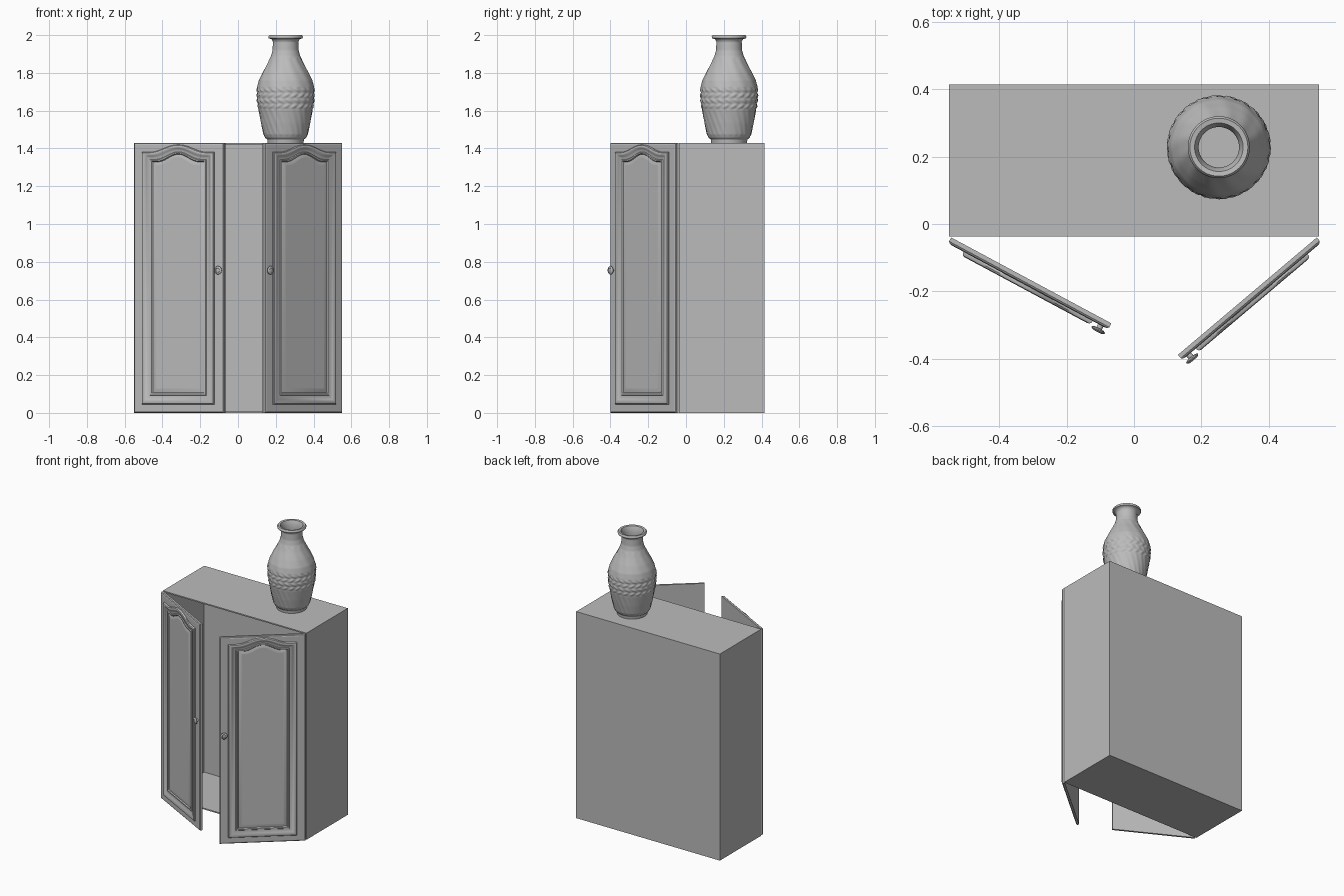
import bpy, bmesh, math
from math import sin, cos, pi

cube = bpy.data.objects.get("Cube")
if cube:
    bpy.data.objects.remove(cube)

grey = bpy.data.materials.new("plain grey")
grey.use_nodes = True
colour = (0.5, 0.5, 0.5, 1)
grey.diffuse_color = colour
grey.node_tree.nodes["Principled BSDF"].inputs["Base Color"].default_value = colour


def finish(bm, name, smooth=None):
    bmesh.ops.recalc_face_normals(bm, faces=bm.faces)
    mesh = bpy.data.meshes.new(name)
    bm.to_mesh(mesh)
    bm.free()
    mesh.materials.append(grey)
    ob = bpy.data.objects.new(name, mesh)
    bpy.context.collection.objects.link(ob)
    if smooth:
        bpy.ops.object.select_all(action='DESELECT')
        ob.select_set(True)
        bpy.context.view_layer.objects.active = ob
        bpy.ops.object.shade_smooth_by_angle(angle=math.radians(smooth))
    return ob


def loft(name, loops, smooth=None):
    """Bridge equal-length point loops and cap both ends."""
    bm = bmesh.new()
    rings = [[bm.verts.new(p) for p in loop] for loop in loops]
    for a, b in zip(rings, rings[1:]):
        for i in range(len(a)):
            j = (i + 1) % len(a)
            bm.faces.new((a[i], a[j], b[j], b[i]))
    bm.faces.new(rings[0])
    bm.faces.new(rings[-1])
    return finish(bm, name, smooth)


HEIGHT, WIDTH = 1.43, 0.54

# Cabinet carcass: a box hollowed from the front
bm = bmesh.new()
bmesh.ops.create_cube(bm, size=1)
for v in bm.verts:
    v.co = (v.co.x * 1.1, v.co.y * 0.452 + 0.189, (v.co.z + 0.5) * HEIGHT)
front = [f for f in bm.faces if f.calc_center_median().y < 0]
bmesh.ops.inset_region(bm, faces=front, thickness=0.012)
cavity = bmesh.ops.extrude_discrete_faces(bm, faces=front)["faces"]
for v in cavity[0].verts:
    v.co.y += 0.44
finish(bm, "cabinet_body")


def arched_outline(m, steps=28):
    """Door panel outline inset by m, with a raised arch along the top."""
    low, shoulder = m - 0.008, 1.38 - 0.8 * (m - 0.053)
    pts = [(m, low), (WIDTH - m, low)]
    for i in range(steps + 1):
        t = i / steps
        off = min(abs(t - 0.5) / 0.4, 1)
        pts.append((WIDTH - m - t * (WIDTH - 2 * m),
                    shoulder + 0.02 * (1 + cos(pi * off))))
    return pts


def rect_outline(m):
    return [(m, m), (WIDTH - m, m), (WIDTH - m, HEIGHT - m), (m, HEIGHT - m)]


# Moulding section: inset from door edge, distance from door back
MOULDING = [(.053, .018), (.053, .026), (.057, .031), (.064, .033), (.073, .032),
            (.08, .027), (.088, .024), (.1, .023), (.104, .028), (.112, .028),
            (.117, .022), (.134, .027), (.14, .027)]
KNOB = [(.009, .018), (.009, .03), (.016, .031), (.022, .034), (.022, .037),
        (.017, .041), (.013, .042), (.011, .04), (.005, .041)]


def door(side, label, degrees):
    a = math.radians(degrees)

    def place(s, d, z):
        x = -0.543 + s * cos(a) - d * sin(a)
        return (side * x, -0.04 - s * sin(a) - d * cos(a), z)

    slab = [(0, 0), (0, .013), (.004, .018), (.011, .02)]
    loft(label + "_door_slab",
         [[place(s, d, z) for s, z in rect_outline(m)] for m, d in slab])
    loft(label + "_door_moulding",
         [[place(s, d, z) for s, z in arched_outline(m)] for m, d in MOULDING], 35)
    loft(label + "_door_knob",
         [[place(.515 + r * cos(k * pi / 12), d, .755 + r * sin(k * pi / 12))
           for k in range(24)] for r, d in KNOB], 40)


door(1, "right", 28.2)
door(-1, "left", 40.2)

# Vase: turned profile (radius, height) with a hollow neck
OUTER = [(.095, 1.43), (.097, 1.448), (.108, 1.456), (.117, 1.475), (.13, 1.535),
         (.142, 1.6), (.15, 1.66), (.15, 1.725), (.141, 1.76), (.12, 1.805),
         (.096, 1.85), (.077, 1.89), (.069, 1.92), (.067, 1.965), (.074, 1.978),
         (.09, 1.983), (.092, 1.992), (.086, 2.0)]
INNER = [(.072, 1.998), (.066, 1.985), (.06, 1.96), (.06, 1.92), (.07, 1.88),
         (.11, 1.8), (.138, 1.72), (.13, 1.6), (.1, 1.46)]
BAND_LOW, BAND_HIGH, ROWS = 1.608, 1.724, 4


def subdivide(profile, step=0.005):
    out = []
    for (r0, z0), (r1, z1) in zip(profile, profile[1:]):
        n = max(1, round((z1 - z0) / step))
        out += [(r0 + (r1 - r0) * i / n, z0 + (z1 - z0) * i / n) for i in range(n)]
    return out + [profile[-1]]


def carved(r, z, ang):
    """Rope rows round the belly, faint spiral grooves above and below."""
    if BAND_LOW < z < BAND_HIGH:
        row = (z - BAND_LOW) / (BAND_HIGH - BAND_LOW) * ROWS
        lean = 1 if int(row) % 2 else -1
        twist = 0.5 + 0.5 * sin(22 * ang + lean * 4 * (row % 1))
        return r + 0.006 * sin(pi * (row % 1)) * twist - 0.001
    if 1.47 < z < BAND_LOW:
        return r + 0.001 * sin(24 * ang + 60 * z)
    if BAND_HIGH < z < 1.88:
        return r + 0.001 * sin(12 * ang + 30 * z)
    return r


SEG = 132
angles = [2 * pi * k / SEG for k in range(SEG)]
loops = [[(.252 + carved(r, z, t) * cos(t), .228 + carved(r, z, t) * sin(t), z)
          for t in angles] for r, z in subdivide(OUTER)]
loops += [[(.252 + r * cos(t), .228 + r * sin(t), z) for t in angles] for r, z in INNER]
loft("vase", loops, 50)
